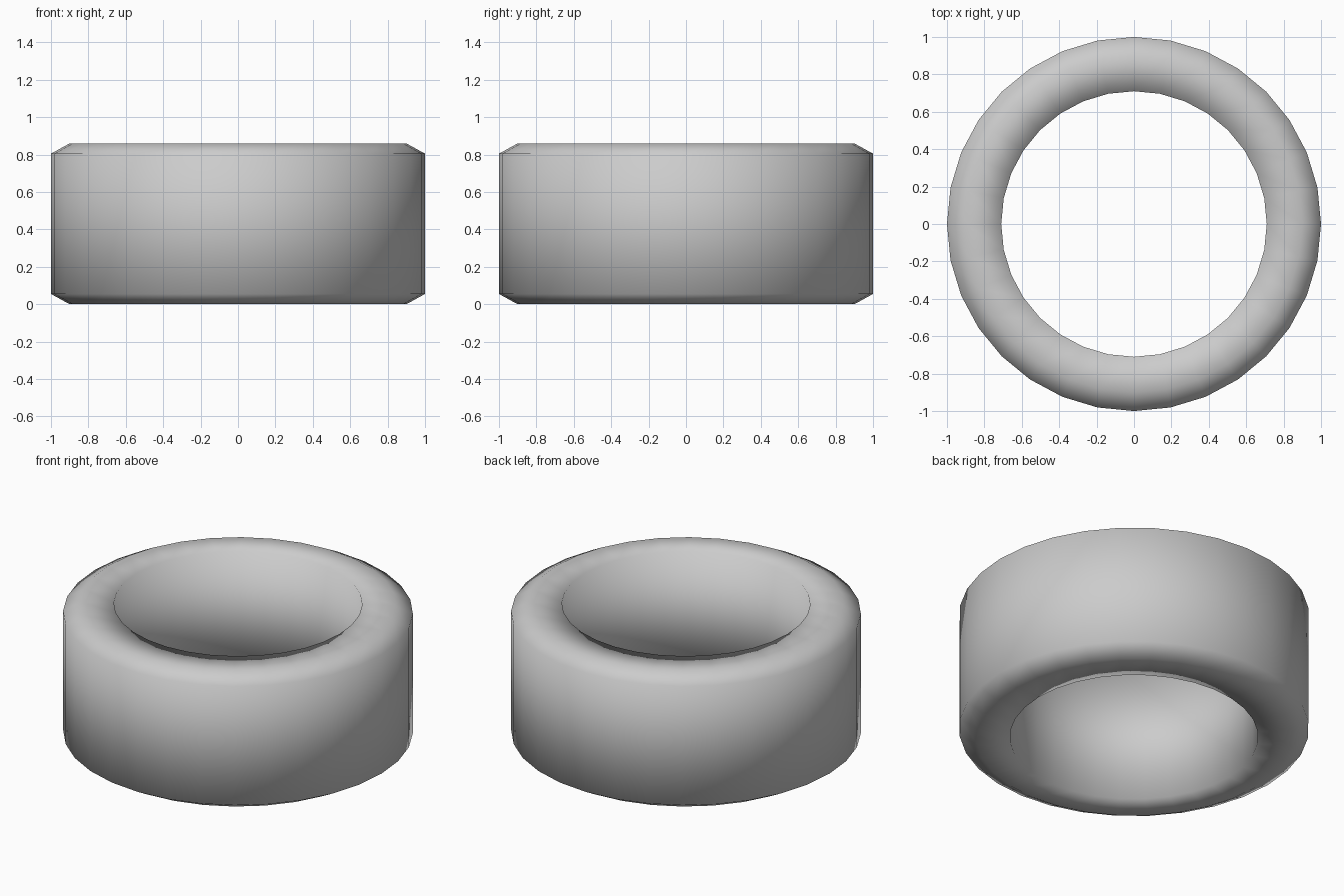
import bpy, bmesh
from math import cos, sin, tau

if "Cube" in bpy.data.objects:
    bpy.data.objects.remove(bpy.data.objects["Cube"])

SEGMENTS = 32
# ring cross-section (radius, height): chamfered outside, straight bore
profile = [(0.71, 0.0), (0.90, 0.0), (1.0, 0.055),
           (1.0, 0.805), (0.90, 0.86), (0.71, 0.86)]

# sweep the closed profile around z
bm = bmesh.new()
rings = [[bm.verts.new((r * cos(tau * i / SEGMENTS), r * sin(tau * i / SEGMENTS), z))
          for r, z in profile] for i in range(SEGMENTS)]
n = len(profile)
for i in range(SEGMENTS):
    a, b = rings[i], rings[(i + 1) % SEGMENTS]
    for j in range(n):
        k = (j + 1) % n
        bm.faces.new((a[j], b[j], b[k], a[k])).smooth = True
bmesh.ops.recalc_face_normals(bm, faces=bm.faces)

mesh = bpy.data.meshes.new("ring")
bm.to_mesh(mesh)
bm.free()
bpy.context.collection.objects.link(bpy.data.objects.new("ring", mesh))
